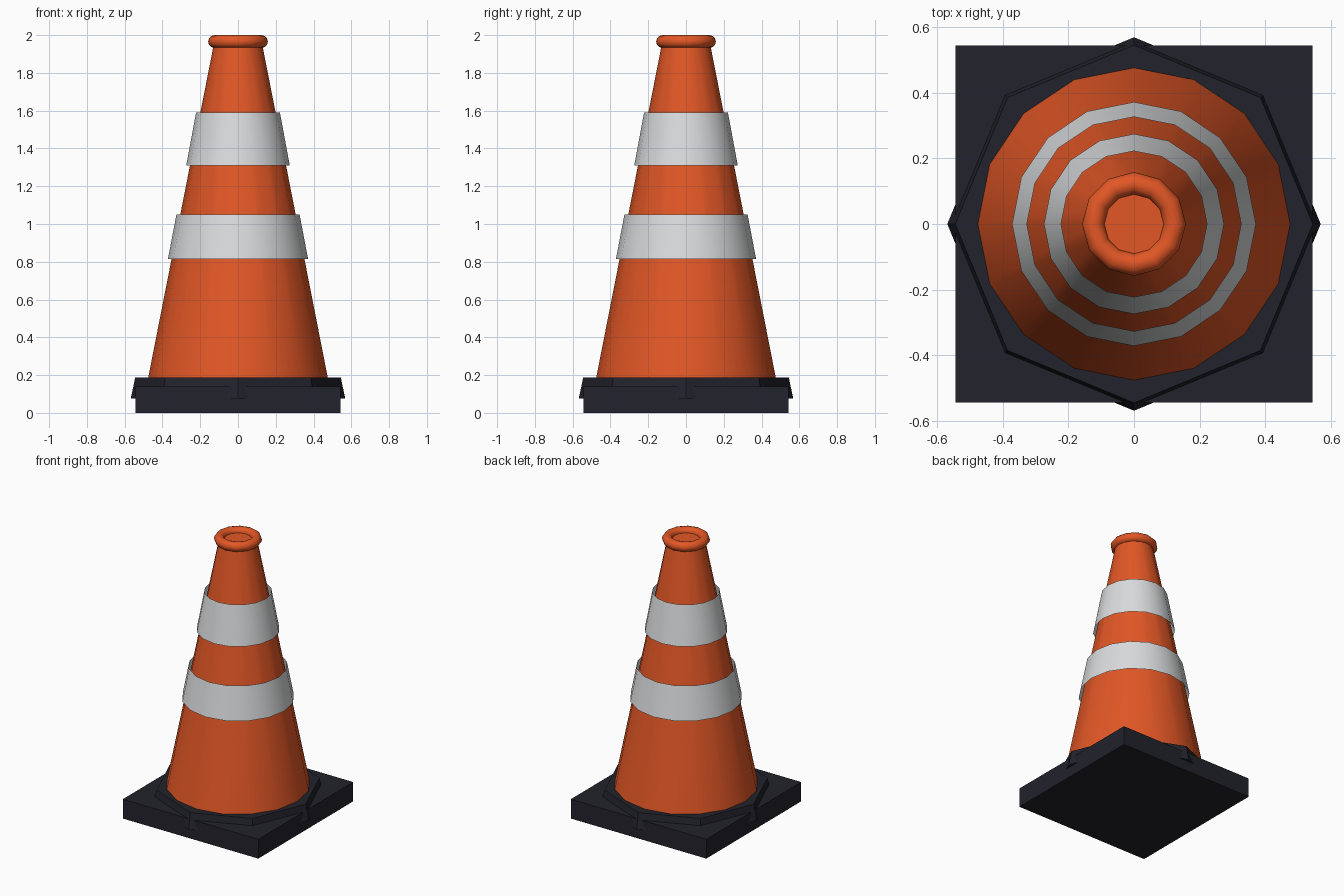
import bpy
import math

cube = bpy.data.objects.get("Cube")
if cube:
    bpy.data.objects.remove(cube, do_unlink=True)


def material(name, rgb):
    mat = bpy.data.materials.new(name)
    mat.use_nodes = True
    color = (*rgb, 1.0)
    mat.diffuse_color = color
    mat.node_tree.nodes["Principled BSDF"].inputs["Base Color"].default_value = color
    return mat


orange = material("safety_orange", (0.76, 0.095, 0.019))
white = material("reflective_white", (0.70, 0.71, 0.72))
rubber = material("dark_rubber", (0.016, 0.016, 0.025))


def finish(name, mat, smooth):
    obj = bpy.context.object
    obj.name = obj.data.name = name
    obj.data.materials.append(mat)
    if smooth:
        bpy.ops.object.shade_smooth_by_angle(angle=math.radians(40))
    return obj


def frustum(name, mat, sides, r_low, r_high, z_low, z_high, fill="NGON", smooth=True):
    bpy.ops.mesh.primitive_cone_add(
        vertices=sides, radius1=r_low, radius2=r_high, depth=z_high - z_low,
        end_fill_type=fill, location=(0, 0, (z_low + z_high) / 2))
    return finish(name, mat, smooth)


# Square foot
width, height = 1.087, 0.14
bpy.ops.mesh.primitive_cube_add(size=1, location=(0, 0, height / 2))
bpy.context.object.scale = (width, width, height)
bpy.ops.object.transform_apply(location=False, rotation=False, scale=True)
finish("square_foot", rubber, False)

# Octagonal collar whose corners poke past the foot
frustum("octagonal_collar", rubber, 8, 0.568, 0.544, 0.075, 0.188, smooth=False)

# Tapered body with a closed top
frustum("cone_body", orange, 16, 0.475, 0.125, 0.188, 1.967)

# Loose reflective sleeves, open at both ends
frustum("lower_sleeve", white, 16, 0.371, 0.326, 0.815, 1.05, fill="NOTHING")
frustum("upper_sleeve", white, 16, 0.274, 0.222, 1.31, 1.59, fill="NOTHING")

# Rounded rim
bpy.ops.mesh.primitive_torus_add(
    major_segments=12, minor_segments=12, major_radius=0.124,
    minor_radius=0.034, location=(0, 0, 1.966))
finish("top_rim", orange, True)
